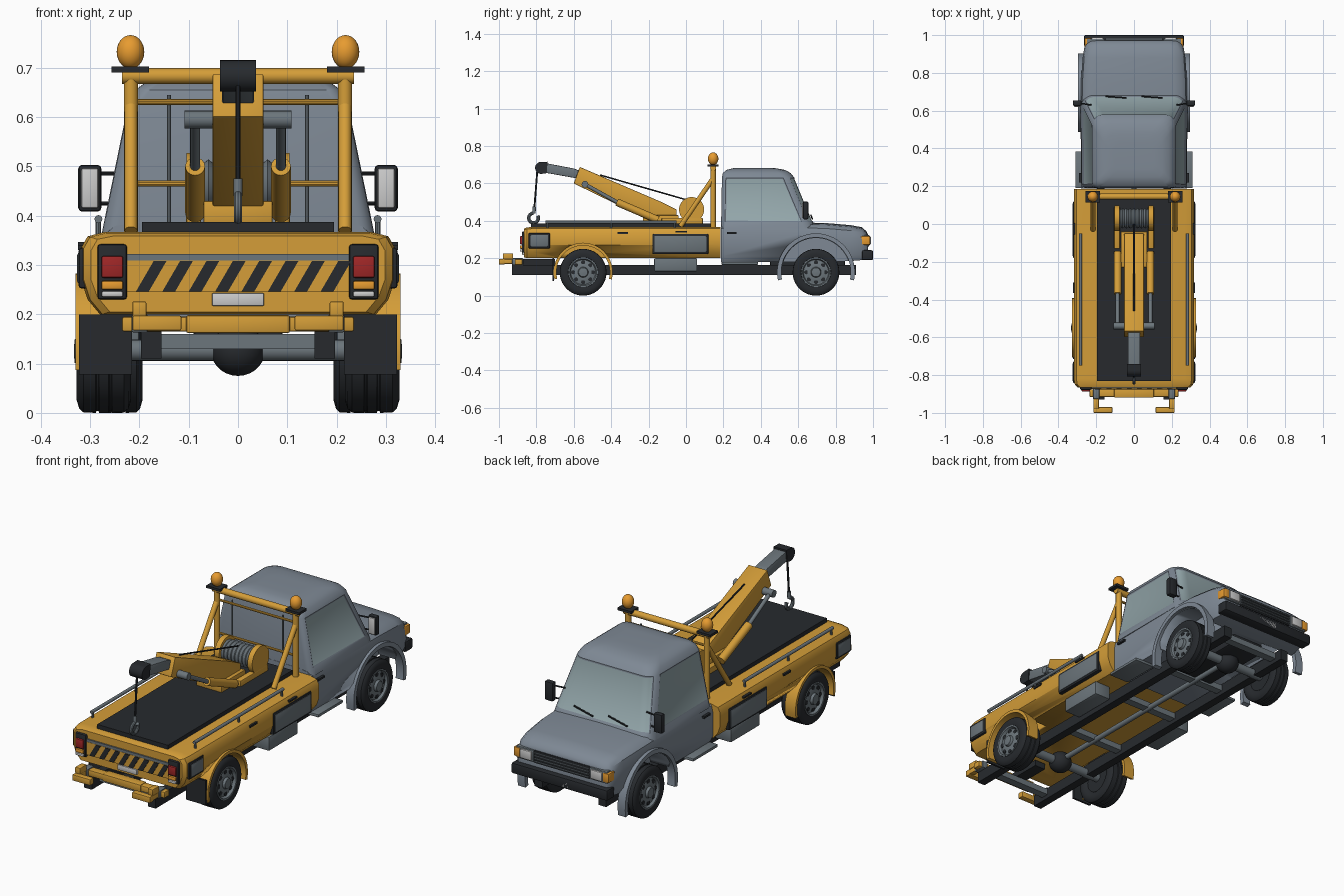
import bpy, bmesh, math
from mathutils import Vector, Matrix

if "Cube" in bpy.data.objects:
    bpy.data.objects.remove(bpy.data.objects["Cube"])

def mat(name, *c):
    m = bpy.data.materials.new(name)
    m.diffuse_color = (*c, 1)
    m.use_nodes = True
    m.node_tree.nodes["Principled BSDF"].inputs["Base Color"].default_value = m.diffuse_color
    return m

ORANGE = mat("orange_paint", .66, .34, .04)
BLACK = mat("black_rubber", .02, .023, .027)
CAB = mat("cab_paint", .21, .25, .30)
STEEL = mat("steel", .15, .18, .2)
GLASS = mat("glass", .29, .38, .40)
RED = mat("red_lens", .35, .02, .02)
AMBER = mat("amber_lens", .8, .33, .03)
WHITE = mat("white_lens", .62, .62, .6)

def finish(name, bm, m, smooth=True):
    bmesh.ops.recalc_face_normals(bm, faces=bm.faces[:])
    me = bpy.data.meshes.new(name)
    bm.to_mesh(me)
    bm.free()
    ob = bpy.data.objects.new(name, me)
    bpy.context.collection.objects.link(ob)
    me.materials.append(m)
    bpy.ops.object.select_all(action='DESELECT')
    bpy.context.view_layer.objects.active = ob
    ob.select_set(True)
    if smooth:
        bpy.ops.object.shade_smooth_by_angle(angle=math.radians(35))
    return ob

def bev(bm, b):
    if b:
        bmesh.ops.bevel(bm, geom=bm.edges[:], offset=b, segments=2, profile=.5, affect='EDGES')

def box(name, x, y, z, m, b=0.0):
    """Box from (min, max) ranges."""
    bm = bmesh.new()
    r = (sorted(x), sorted(y), sorted(z))
    bmesh.ops.create_cube(bm, size=1)
    for v in bm.verts:
        v.co = Vector([a[0] if c < 0 else a[1] for a, c in zip(r, v.co)])
    bev(bm, b)
    return finish(name, bm, m)

def rod(name, p, q, r, m, n=16, r2=None):
    p, q = Vector(p), Vector(q)
    bm = bmesh.new()
    M = Matrix.Translation((p + q) / 2) @ (q - p).to_track_quat('Z', 'Y').to_matrix().to_4x4()
    bmesh.ops.create_cone(bm, cap_ends=True, segments=n, radius1=r, radius2=r2 or r, depth=(q - p).length, matrix=M)
    return finish(name, bm, m)

def ball(name, c, s, m):
    bm = bmesh.new()
    bmesh.ops.create_uvsphere(bm, u_segments=24, v_segments=14, radius=1,
                              matrix=Matrix.Translation(c) @ Matrix.Diagonal((*s, 1)))
    return finish(name, bm, m)

def loft_bm(rings):
    bm = bmesh.new()
    vs = [[bm.verts.new(p) for p in r] for r in rings]
    n = len(rings[0])
    for a, b in zip(vs, vs[1:]):
        for i in range(n):
            bm.faces.new((a[i], a[(i + 1) % n], b[(i + 1) % n], b[i]))
    bm.faces.new(vs[0])
    bm.faces.new(vs[-1])
    bmesh.ops.recalc_face_normals(bm, faces=bm.faces[:])
    return bm

def prism(name, yz, x0, x1, m, b=0.0):
    bm = loft_bm([[(x, y, z) for y, z in yz] for x in (x0, x1)])
    bev(bm, b)
    return finish(name, bm, m)

def lathe(name, c, s, prof, m, n=40):
    """Revolve (axial, radius) points about an x axis; s flips sides."""
    return finish(name, loft_bm([[(c[0] + s * a, c[1] + r * math.cos(t * math.tau / n), c[2] + r * math.sin(t * math.tau / n))
                                  for t in range(n)] for a, r in prof]), m)

def arc(c, r, a0, a1, n=24):
    return [(c[0] + r * math.cos(math.radians(a0 + (a1 - a0) * i / n)),
             c[1] + r * math.sin(math.radians(a0 + (a1 - a0) * i / n))) for i in range(n + 1)]

def cut(ob, *cutters):
    for c in cutters:
        c.hide_render = True
        mod = ob.modifiers.new("cut", 'BOOLEAN')
        mod.operation, mod.object, mod.solver = 'DIFFERENCE', c, 'EXACT'
        bpy.context.view_layer.objects.active = ob
        bpy.ops.object.modifier_apply(modifier=mod.name)
        bpy.data.objects.remove(c)

def sym(y, half):
    return [(x, y, z) for x, z in half] + [(-x, y, z) for x, z in reversed(half)]

REAR, FRONT = (-.55, .125), (.695, .125)

# Tow bed body with wheel arches
def bed(y, d, zb):
    return sym(y, [(.28 - d, zb), (.305 - d, zb + .03), (.318 - d, .27), (.318 - d, .335 - d * .3), (.305 - d, .358 - d * .3), (.27 - d, .367 - d * .4)])
body = finish("tow_bed", loft_bm([bed(-.865, .02, .205), bed(-.85, .005, .2), bed(-.82, 0, .2), bed(.185, 0, .2)]), ORANGE)
cut(body, *[rod("cutter", (s * .19, *REAR), (s * .5, *REAR), .145, BLACK, 40) for s in (1, -1)])

# Lower cab and hood with wheel arches
def hood(y, w, zt, zb):
    return sym(y, [(w - .015, zb), (w, zb + .03), (w, zt - .06), (w - .008, zt - .025), (w - .03, zt - .006), (w - .07, zt), (.02, zt + .004)])
lower = finish("cab_lower_and_hood", loft_bm([hood(*h) for h in (
    (.187, .28, .385, .18), (.6, .283, .388, .18), (.75, .281, .384, .18), (.88, .272, .373, .185),
    (.94, .262, .362, .19), (.965, .252, .34, .195), (.972, .245, .325, .2))]), CAB)
cut(lower, *[rod("cutter", (s * .17, *FRONT), (s * .5, *FRONT), .183, BLACK, 48) for s in (1, -1)])

# Cab upper part, stacked rounded rectangles with inset windows
def level(z, y0, y1, w):
    pts = []
    for cx, cy, r, a in ((w, y1, .06, 0), (-w, y1, .06, 90), (-w, y0, .03, 180), (w, y0, .03, 270)):
        ox, oy = cx - math.copysign(r, cx), cy + (r if cy == y0 else -r)
        pts += [(x, y, z) for x, y in arc((ox, oy), r, a, a + 90, 5)]
    return pts
bm = loft_bm([level(*l) for l in ((.36, .188, .69, .277), (.395, .188, .678, .27), (.63, .192, .58, .222),
              (.655, .197, .56, .208), (.672, .215, .53, .185), (.681, .25, .48, .15), (.683, .29, .43, .11))])
band = [f for f in bm.faces if .5 < f.calc_center_median().z < .52 and len(f.verts) == 4]
for test in (lambda n: n.y > .62, lambda n: n.x > .96, lambda n: n.x < -.96):
    fs = [f for f in band if test(f.normal)]
    bmesh.ops.inset_region(bm, faces=fs, thickness=.007, depth=-.003)
    for f in fs:
        f.material_index = 1
finish("cab_roof_and_windows", bm, CAB).data.materials.append(GLASS)

# Wheels, flares, mud flaps
tire = [(-.75, .07), (-.93, .08), (-1, .1), (-.9, .117), (-.75, .124), (-.3, .125), (-.27, .121), (-.2, .121), (-.17, .125),
        (.17, .125), (.2, .121), (.27, .121), (.3, .125), (.75, .124), (.9, .117), (1, .1), (.93, .08), (.65, .076)]
for s in (1, -1):
    for tag, (y, z), cx, hw in (("rear", REAR, .272, .055), ("front", FRONT, .242, .048)):
        c = (s * cx, y, z)
        lathe(tag + "_tire", c, s, [(a * hw, r) for a, r in tire], BLACK)
        lathe(tag + "_rim", c, s, [(.034, .079), (hw - .002, .079), (hw - .002, .072), (hw - .016, .066), (hw - .008, .04),
                                   (hw - .008, .028), (hw + .004, .024), (hw + .006, .005)], STEEL)
        for i in range(8):
            t = i * math.pi / 4
            p = Vector((c[0] + s * (hw - .02), y + .053 * math.cos(t), z + .053 * math.sin(t)))
            rod(tag + "_rim_hole", p, p + Vector((s * .0105, 0, 0)), .011, BLACK, 12)
    prism("rear_fender_flare", arc(REAR, .158, -14, 194) + arc(REAR, .143, 194, -14), s * .27, s * .329, ORANGE)
    prism("front_fender_flare", arc(FRONT, .208, -12, 192) + arc(FRONT, .186, 192, -12), s * .255, s * .297, CAB)
    box("rear_mud_flap", (s * .215, s * .322), (-.715, -.705), (.078, .2), BLACK)

# Chassis: rails, cross members, axles, driveshaft, tank and steps
for s in (1, -1):
    box("frame_rail", (s * .155, s * .197), (-.93, .91), (.11, .165), BLACK)
    box("side_tank", (s * .2, s * .29), (-.17, .06), (.13, .2), STEEL, .006)
    box("cab_step", (s * .2, s * .31), (.19, .385), (.165, .18), STEEL, .004)
for y in (-.85, -.3, .1, .45, .85):
    box("cross_member", (-.16, .16), (y - .02, y + .02), (.13, .16), STEEL)
for y in (REAR[0], FRONT[0]):
    rod("axle", (-.24, y, .127), (.24, y, .127), .022, STEEL)
    ball("differential", (0, y, .127), (.055, .055, .052), BLACK)
rod("driveshaft", (0, -.5, .135), (0, .65, .135), .013, STEEL)
box("engine_sump", (-.09, .09), (.45, .85), (.14, .2), BLACK, .01)

# Deck, rails and side lockers
box("deck_mat", (-.195, .195), (-.83, .15), (.35, .387), BLACK)
for s in (1, -1):
    rod("deck_rail", (s * .283, -.75, .393), (s * .283, -.05, .393), .008, STEEL, 12)
    for y in (-.74, -.4, -.06):
        rod("deck_rail_post", (s * .283, y, .35), (s * .283, y, .395), .006, STEEL, 10)
    for y0, y1, z0, z1 in ((-.18, .12, .222, .33), (-.842, -.727, .252, .335)):
        box("locker_frame", (s * .3, s * .323), (y0, y1), (z0, z1), BLACK, .006)
        box("locker_door", (s * .31, s * .326), (y0 + .01, y1 - .01), (z0 + .01, z1 - .01), STEEL, .005)
    box("locker_handle", (s * .31, s * .324), (-.055, .005), (.338, .346), BLACK)
    box("bed_handle", (s * .31, s * .324), (-.365, -.31), (.33, .34), BLACK)
    box("door_handle", (s * .275, s * .29), (.22, .27), (.33, .34), BLACK)

# Tail: strip, chevrons, plate and lights
box("tail_strip", (-.225, .225), (-.872, -.85), (.309, .322), STEEL)
box("chevron_board", (-.225, .225), (-.873, -.85), (.245, .309), ORANGE)
for i in range(8):
    x = -.207 + i * .0535
    finish("chevron_stripe", loft_bm([[(x, y, .246), (x + .026, y, .246), (x + .062, y, .308), (x + .036, y, .308)] for y in (-.876, -.86)]), BLACK, False)
box("rear_plate", (-.053, .053), (-.876, -.85), (.217, .243), WHITE, .003)
for s in (1, -1):
    box("tail_light_housing", (s * .225, s * .285), (-.878, -.84), (.23, .342), BLACK, .006)
    for tag, z0, z1, m in (("stop", .274, .318, RED), ("turn", .25, .268, AMBER), ("reverse", .235, .247, WHITE)):
        box(tag + "_lens", (s * .233, s * .277), (-.888, -.86), (z0, z1), m, .004)

# Wheel lift at the tail
box("lift_crossbar", (-.235, .235), (-.915, -.875), (.165, .195), ORANGE, .004)
box("lift_sleeve", (-.105, .105), (-.919, -.871), (.162, .198), ORANGE, .004)
box("lift_stinger", (-.03, .03), (-.88, -.7), (.165, .195), BLACK)
for s in (1, -1):
    box("lift_joint", (s * .183, s * .216), (-.93, -.87), (.163, .2), STEEL, .004)
    box("lift_arm", (s * .188, s * .213), (-.98, -.92), (.17, .195), ORANGE, .003)
    box("lift_foot", (s * .115, s * .214), (-1, -.97), (.167, .197), ORANGE, .003)
    box("lift_stop", (s * .186, s * .214), (-.978, -.925), (.195, .226), ORANGE, .003)

# Headboard frame with beacons
rod("headboard_top_bar", (-.235, .145, .683), (.235, .145, .683), .016, ORANGE)
for z in (.63, .465):
    rod("headboard_thin_bar", (-.22, .15, z), (.22, .15, z), .006, ORANGE, 10)
for s in (1, -1):
    rod("headboard_post", (s * .217, .145, .36), (s * .217, .145, .69), .0145, ORANGE)
    rod("headboard_brace", (s * .217, .14, .62), (s * .217, -.03, .37), .013, ORANGE)
    rod("headboard_guard", (s * .14, .155, .38), (s * .14, .155, .645), .004, STEEL, 8)
    box("beacon_plate", (s * .18, s * .256), (.115, .175), (.69, .702), BLACK)
    ball("beacon", (s * .218, .145, .732), (.028, .028, .034), AMBER)

# Winch
Y, Z = .03, .46
lathe("winch_drum", (0, Y, Z), 1, [(-.08 + i * .01, r) for i in range(17) for r in ((.046,) if i % 2 else (.054,))], STEEL)
for s in (1, -1):
    rod("winch_flange", (s * .078, Y, Z), (s * .104, Y, Z), .067, ORANGE, 40)
    box("winch_foot", (s * .075, s * .105), (-.13, .09), (.38, .415), ORANGE, .004)
rod("winch_cable", (0, Y - .03, .513), (0, -.46, .645), .004, BLACK, 8)

# Boom, extension, cable and hook
prism("boom", [(-.05, .4), (-.21, .41), (-.6, .6), (-.568, .688), (-.13, .5), (-.05, .46)], -.052, .052, ORANGE, .004)
box("boom_base", (-.07, .07), (-.23, -.04), (.38, .43), ORANGE, .004)
prism("boom_extension", [(-.55, .62), (-.6, .63), (-.78, .662), (-.77, .712), (-.6, .68), (-.55, .66)], -.032, .032, STEEL, .004)
prism("boom_tip", arc((-.775, .683), .032, 80, 280, 12) + [(-.745, .655), (-.74, .716)], -.036, .036, BLACK)
rod("hook_cable", (0, -.795, .67), (0, -.812, .45), .005, BLACK, 8)
rod("hook_swivel", (0, -.811, .475), (0, -.813, .44), .009, STEEL, 12)
def hook_ring(a):
    ca, sa = math.cos(a), math.sin(a)
    return [(.009 * math.sin(t * math.tau / 10), -.815 + (.026 + .009 * math.cos(t * math.tau / 10)) * ca,
             .415 + (.026 + .009 * math.cos(t * math.tau / 10)) * sa) for t in range(10)]
finish("tow_hook", loft_bm([hook_ring(math.radians(90 + i * 15)) for i in range(21)]), STEEL)
for s in (1, -1):
    x = s * .087
    rod("lift_cylinder", (x, -.15, .405), (x, -.37, .5), .02, ORANGE)
    rod("lift_piston", (x, -.36, .495), (x, -.54, .595), .01, STEEL)
    rod("piston_eye", (s * .05, -.54, .595), (s * .108, -.54, .595), .018, STEEL)

# Front end: bumper, grille, headlights
box("front_bumper", (-.265, .265), (.94, 1), (.19, .243), BLACK, .008)
box("front_plate", (-.05, .05), (.99, 1.0), (.2, .228), WHITE)
box("grille", (-.155, .155), (.95, .978), (.262, .325), BLACK, .004)
for i in range(4):
    box("grille_bar", (-.15, .15), (.97, .984), (.27 + i * .014, .275 + i * .014), STEEL)
for s in (1, -1):
    box("headlight_housing", (s * .155, s * .25), (.94, .98), (.265, .325), STEEL, .004)
    box("headlight", (s * .163, s * .225), (.96, .988), (.272, .318), WHITE, .005)
    box("front_marker", (s * .228, s * .262), (.935, .984), (.272, .318), AMBER, .005)
    # Mirrors and wipers
    box("mirror_shell", (s * .277, s * .324), (.625, .655), (.408, .503), BLACK, .008)
    box("mirror_face", (s * .283, s * .318), (.62, .64), (.415, .496), WHITE, .005)
    for z in (.425, .485):
        rod("mirror_arm", (s * .225, .63, z), (s * .29, .64, z), .004, BLACK, 8)
for x in (-.15, .04):
    rod("wiper", (x, .676, .41), (x + .11, .668, .43), .004, BLACK, 8)
